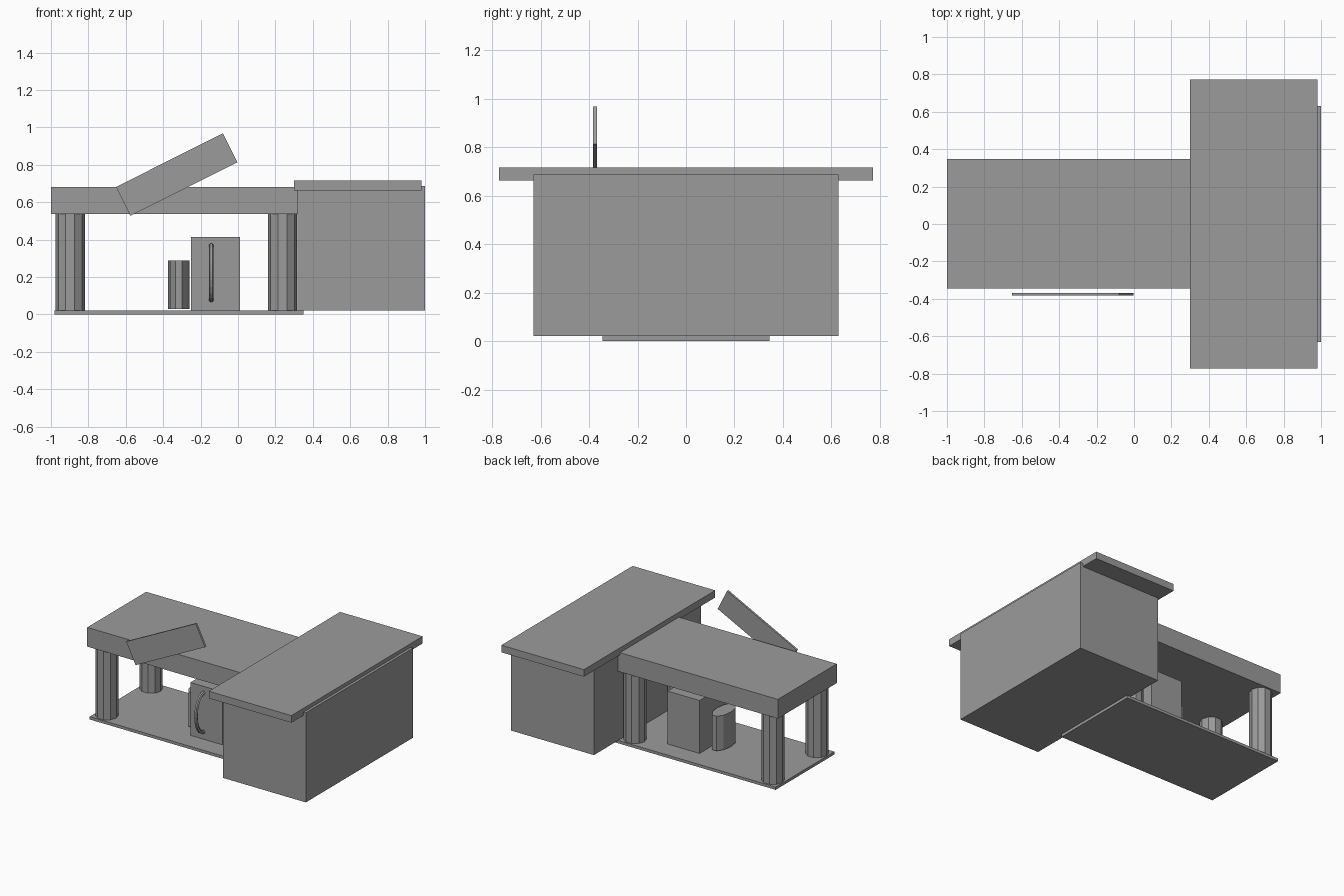
import bpy, math
from mathutils import Matrix

if "Cube" in bpy.data.objects:
    bpy.data.objects.remove(bpy.data.objects["Cube"])

# One dark grey for every part
grey = bpy.data.materials.new("dark_grey")
grey.diffuse_color = (0.33, 0.33, 0.33, 1)
grey.use_nodes = True
grey.node_tree.nodes["Principled BSDF"].inputs["Base Color"].default_value = grey.diffuse_color


def finish(ob, name, x, y, z):
    ob.name = name
    ob.location = (x, y, z)
    ob.data.materials.append(grey)
    return ob


def box(name, x, y, z):
    """Box from (min, max) ranges on each axis."""
    bpy.ops.mesh.primitive_cube_add(size=1)
    ob = bpy.context.object
    ob.data.transform(Matrix.Diagonal((*[r[1] - r[0] for r in (x, y, z)], 1)))
    return finish(ob, name, *[(r[0] + r[1]) / 2 for r in (x, y, z)])


def column(name, x, y, z, rx, ry):
    """Ten-sided upright cylinder with a corner pointing along x."""
    bpy.ops.mesh.primitive_cylinder_add(vertices=10, radius=1, depth=z[1] - z[0])
    ob = bpy.context.object
    ob.data.transform(Matrix.Diagonal((rx, ry, 1, 1)) @ Matrix.Rotation(math.pi / 2, 4, 'Z'))
    return finish(ob, name, x, y, (z[0] + z[1]) / 2)


# Forecourt slab, shop and roofs
box("forecourt_slab", (-0.98, 0.35), (-0.345, 0.345), (0, 0.021))
box("shop_building", (0.317, 1.0), (-0.63, 0.63), (0.021, 0.688))
box("shop_roof", (0.30, 0.98), (-0.772, 0.772), (0.663, 0.716))
box("canopy", (-1.0, 0.319), (-0.345, 0.348), (0.537, 0.68))

# Canopy pillars
for xn, x in (("left", -0.897), ("right", 0.238)):
    for yn, y in (("front", -0.26), ("back", 0.26)):
        column(f"{yn}_{xn}_pillar", x, y, (0.02, 0.538), 0.078, 0.078)

# Fuel pump and bin beside it
box("fuel_pump", (-0.252, 0.012), (-0.2, 0.2), (0.02, 0.415))
column("bin", -0.316, 0.005, (0.03, 0.288), 0.058, 0.118)

# Tilted sign board in front of the canopy
sign = box("sign_board", (-0.648, -0.008), (-0.383, -0.368), (0.661, 0.834))
sign.rotation_euler.y = -math.radians(26.6)

# Pump hose: faceted half loop bulging out of the pump front
curve = bpy.data.curves.new("pump_hose", 'CURVE')
curve.dimensions = '3D'
curve.bevel_depth = 0.013
curve.bevel_resolution = 1
curve.use_fill_caps = True
n = 12
spline = curve.splines.new('POLY')
spline.points.add(n)
spline.use_smooth = False
for i, p in enumerate(spline.points):
    a = math.pi * i / n
    p.co = (-0.143, -0.195 - 0.095 * math.sin(a), 0.223 + 0.147 * math.cos(a), 1)
hose = bpy.data.objects.new("pump_hose", curve)
bpy.context.collection.objects.link(hose)
finish(hose, "pump_hose", 0, 0, 0)
